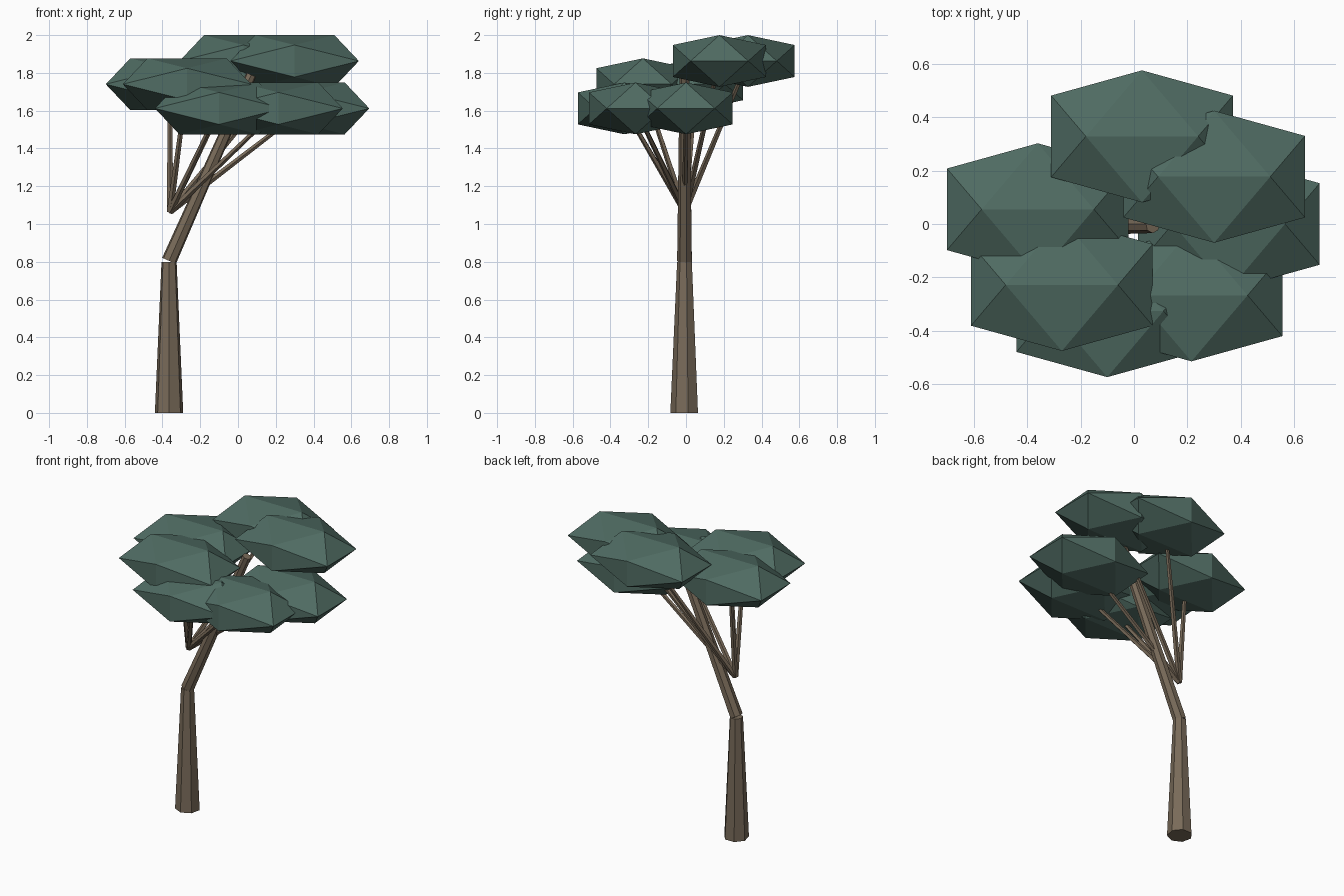
import bpy, bmesh
from math import pi, sqrt
from mathutils import Vector, Matrix

if "Cube" in bpy.data.objects:
    bpy.data.objects.remove(bpy.data.objects["Cube"])


def material(name, rgb):
    m = bpy.data.materials.new(name)
    m.diffuse_color = (*rgb, 1)
    m.use_nodes = True
    m.node_tree.nodes["Principled BSDF"].inputs["Base Color"].default_value = m.diffuse_color
    return m


BARK = material("bark", (0.19, 0.145, 0.10))
LEAF = material("leaves", (0.08, 0.15, 0.125))


def add_object(name, bm, mat):
    bmesh.ops.recalc_face_normals(bm, faces=bm.faces)
    me = bpy.data.meshes.new(name)
    bm.to_mesh(me)
    bm.free()
    me.materials.append(mat)
    ob = bpy.data.objects.new(name, me)
    bpy.context.collection.objects.link(ob)
    return ob


def limb(name, start, end, r1, r2, sides):
    """Tapered faceted cylinder from start to end."""
    a, b = Vector(start), Vector(end)
    d = b - a
    turn = Vector((0, 0, 1)).rotation_difference(d).to_matrix().to_4x4()
    bm = bmesh.new()
    bmesh.ops.create_cone(bm, cap_ends=True, segments=sides, radius1=r1, radius2=r2,
                          depth=d.length,
                          matrix=Matrix.Translation((a + b) / 2) @ turn @ Matrix.Rotation(pi, 4, 'Z'))
    add_object(name, bm, BARK)


def leaf_clump(name, center, half):
    """Flattened icosahedron lying on an edge, as a hull of three golden rectangles."""
    g = 2 / (1 + sqrt(5))
    bm = bmesh.new()
    for s in (-1, 1):
        for t in (-1, 1):
            for p in ((s, t * g, 0), (0, s, t * g), (s * g, 0, t)):
                bm.verts.new([c + h * v for c, h, v in zip(center, half, p)])
    bmesh.ops.convex_hull(bm, input=bm.verts)
    add_object(name, bm, LEAF)


# Trunk: upright lower part and leaning upper part
limb("lower_trunk", (-0.365, -0.006, 0), (-0.365, -0.006, 0.80), 0.077, 0.041, 7)
limb("upper_trunk", (-0.365, -0.006, 0.805), (0.07, -0.006, 1.79), 0.041, 0.028, 7)

# Leaf clumps in three tiers, each with a branch from the common fork
fork = (-0.36, -0.005, 1.065)
clumps = [
    (0.03, 0.328, 1.863), (0.30, 0.177, 1.863),
    (-0.36, 0.055, 1.74), (-0.27, -0.228, 1.74),
    (-0.10, -0.326, 1.612), (0.215, -0.267, 1.612), (0.355, 0.0, 1.612),
]
for i, c in enumerate(clumps, 1):
    leaf_clump(f"leaf_clump_{i}", c, (0.34, 0.247, 0.137))
    limb(f"branch_{i}", fork, c, 0.018, 0.011, 5)
